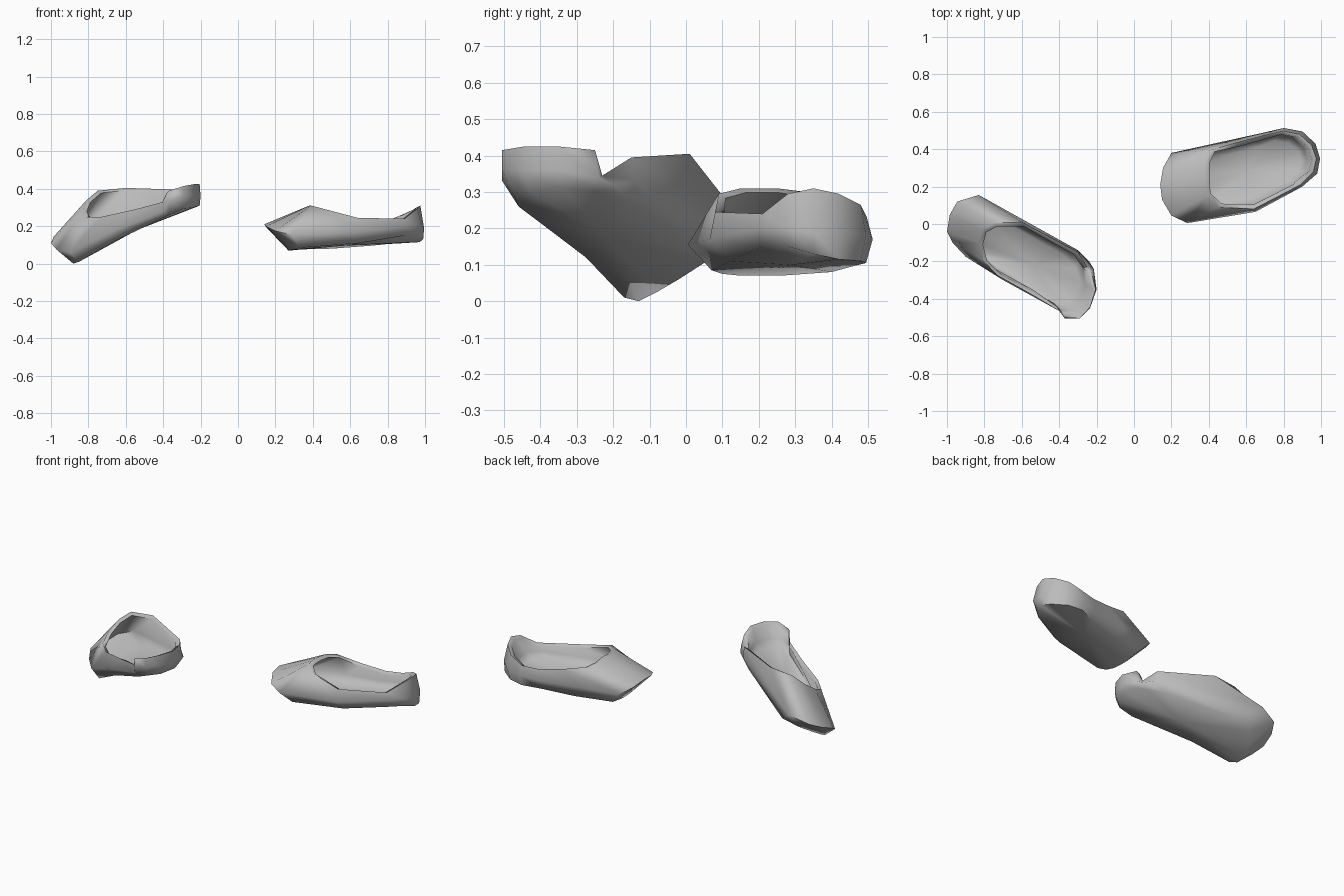
import bpy
import bmesh
import math
from mathutils import Vector

default_cube = bpy.data.objects.get("Cube")
if default_cube:
    bpy.data.objects.remove(default_cube, do_unlink=True)


def make_material(name, colour):
    material = bpy.data.materials.new(name)
    material.use_nodes = True
    material.diffuse_color = colour
    shader = material.node_tree.nodes["Principled BSDF"]
    shader.inputs["Base Color"].default_value = colour
    shader.inputs["Roughness"].default_value = 0.8
    return material


def centre_of(path):
    return sum(path, Vector()) / len(path)


def scaled(path, factor, lift=0.0):
    """Shrink a closed path toward its centre and raise it."""
    centre = centre_of(path)
    return [centre + (p - centre) * factor + Vector((0, 0, lift)) for p in path]


def inset(path, distance, drop):
    """Move every point of a closed path inward and down a little."""
    centre = centre_of(path)
    result = []
    for p in path:
        inward = centre - p
        inward.z = 0
        result.append(p + inward.normalized() * distance - Vector((0, 0, drop)))
    return result


def add_slipper(name, sole, girth, rim, material):
    """Loft outer shell, rim lip and lining as one closed skin."""
    sole, girth, rim = [[Vector(p) for p in path] for path in (sole, girth, rim)]
    lip = inset(rim, 0.025, 0.012)
    lining = scaled(girth, 0.84)
    insole = scaled(sole, 0.76, 0.03)
    paths = [sole, girth, rim, lip, lining, insole]

    bm = bmesh.new()
    loops = [[bm.verts.new(p) for p in path] for path in paths]
    count = len(sole)
    for lower, upper in zip(loops, loops[1:]):
        for i in range(count):
            j = (i + 1) % count
            bm.faces.new((lower[i], lower[j], upper[j], upper[i]))

    # Close the underside and the footbed
    for loop, path in ((loops[0], sole), (loops[-1], insole)):
        middle = bm.verts.new(centre_of(path))
        for i in range(count):
            bm.faces.new((loop[i], loop[(i + 1) % count], middle))
    bmesh.ops.recalc_face_normals(bm, faces=bm.faces)

    mesh = bpy.data.meshes.new(name)
    bm.to_mesh(mesh)
    bm.free()
    mesh.materials.append(material)
    slipper = bpy.data.objects.new(name, mesh)
    bpy.context.collection.objects.link(slipper)

    bpy.ops.object.select_all(action="DESELECT")
    slipper.select_set(True)
    bpy.context.view_layer.objects.active = slipper
    bpy.ops.object.shade_smooth_by_angle(angle=math.radians(75))
    return slipper


grey = make_material("plain grey", (0.5, 0.5, 0.5, 1.0))

# Each path runs from the toe tip, along the back side, round the heel and home

# Left slipper, lying nearly level
left_sole = [
    (.27, .20, .07), (.27, .26, .07), (.28, .33, .075), (.50, .40, .08),
    (.70, .455, .095), (.80, .495, .105), (.89, .48, .11), (.97, .42, .115),
    (.99, .35, .13), (.965, .28, .15), (.89, .21, .15), (.65, .12, .11),
    (.33, .07, .085), (.29, .10, .075), (.275, .15, .07)]
left_girth = [
    (.14, .21, .21), (.155, .30, .19), (.20, .38, .16), (.45, .435, .16),
    (.70, .49, .16), (.80, .513, .17), (.90, .495, .18), (.97, .43, .19),
    (.995, .35, .19), (.98, .27, .20), (.90, .20, .20), (.65, .065, .17),
    (.285, .005, .155), (.20, .045, .175), (.15, .13, .20)]
left_rim = [
    (.38, .25, .31), (.38, .33, .30), (.41, .395, .285), (.55, .435, .25),
    (.70, .475, .225), (.80, .497, .23), (.885, .48, .265), (.95, .42, .295),
    (.975, .35, .31), (.96, .28, .295), (.89, .21, .24), (.64, .08, .245),
    (.45, .09, .295), (.39, .15, .31), (.38, .20, .31)]

# Right slipper, heel raised and rolled toward the front
right_sole = [
    (-.89, -.08, .025), (-.87, -.02, .06), (-.82, .05, .105), (-.72, .07, .14),
    (-.34, -.14, .265), (-.27, -.21, .29), (-.24, -.24, .30), (-.205, -.34, .31),
    (-.24, -.43, .30), (-.29, -.475, .295), (-.37, -.46, .26), (-.43, -.42, .23),
    (-.66, -.275, .12), (-.85, -.17, .01), (-.88, -.13, 0)]
right_girth = [
    (-1, -.04, .11), (-.985, .05, .145), (-.945, .12, .18), (-.83, .155, .22),
    (-.30, -.14, .33), (-.24, -.20, .32), (-.215, -.24, .34), (-.20, -.35, .36),
    (-.235, -.45, .36), (-.29, -.505, .36), (-.37, -.505, .33), (-.40, -.465, .28),
    (-.70, -.30, .16), (-.90, -.175, .06), (-.97, -.10, .075)]
right_rim = [
    (-.83, -.10, .29), (-.81, -.03, .34), (-.75, .005, .39), (-.60, .01, .405),
    (-.30, -.15, .395), (-.25, -.23, .345), (-.23, -.25, .415), (-.205, -.35, .425),
    (-.235, -.445, .425), (-.29, -.505, .415), (-.37, -.50, .39), (-.40, -.465, .33),
    (-.55, -.375, .29), (-.73, -.275, .25), (-.81, -.19, .25)]

add_slipper("left_slipper", left_sole, left_girth, left_rim, grey)
add_slipper("right_slipper", right_sole, right_girth, right_rim, grey)
